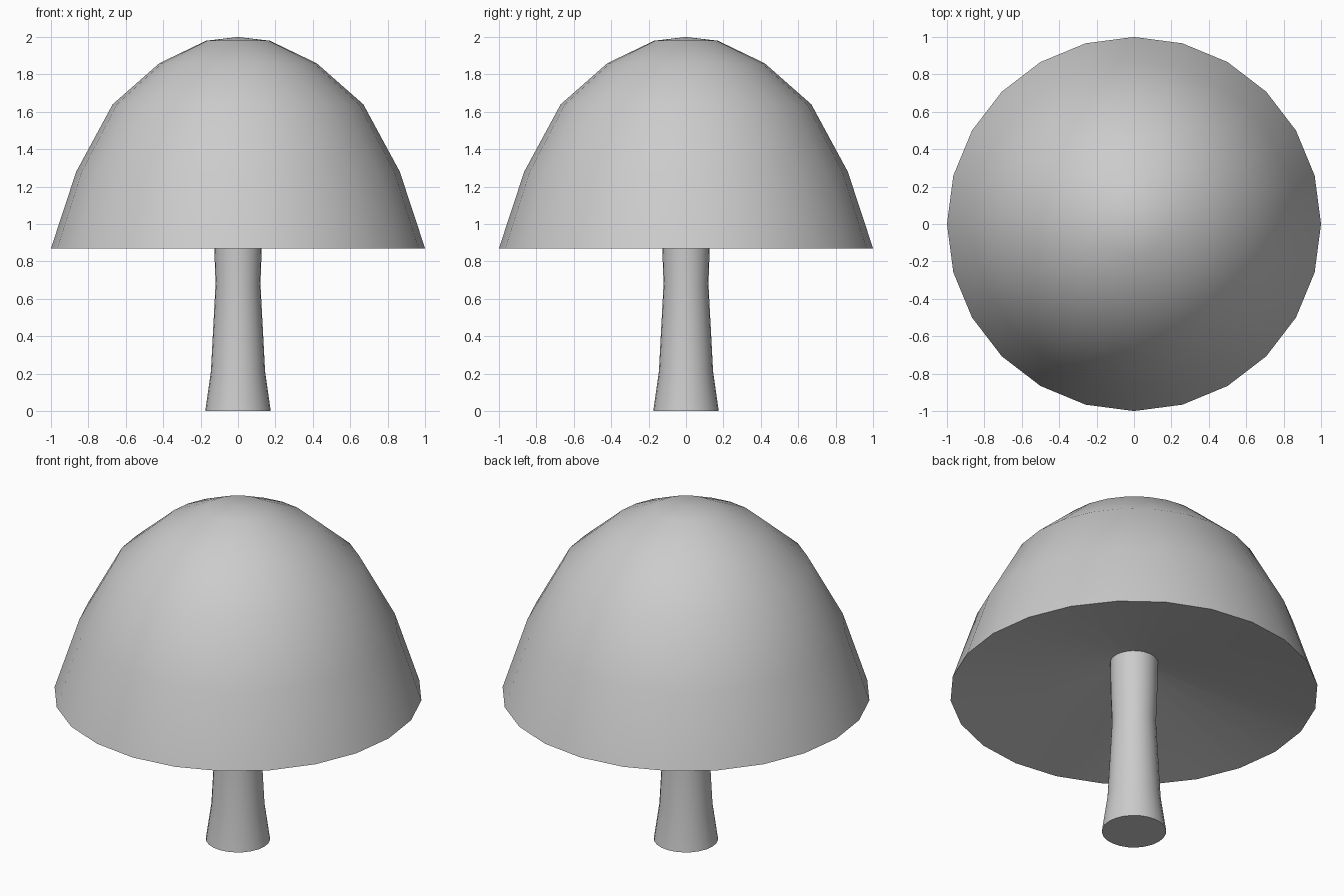
import bpy
import bmesh
import math

cube = bpy.data.objects.get("Cube")
if cube:
    bpy.data.objects.remove(cube, do_unlink=True)

grey = bpy.data.materials.new("plain_grey")
grey.use_nodes = True
GREY = (0.6, 0.6, 0.6, 1)
grey.diffuse_color = GREY
grey.node_tree.nodes["Principled BSDF"].inputs["Base Color"].default_value = GREY


def lathe(name, profile, sides):
    """Revolve a (radius, height) profile that starts and ends on the z axis."""
    bm = bmesh.new()
    verts = [bm.verts.new((r, 0, z)) for r, z in profile]
    edges = [bm.edges.new(pair) for pair in zip(verts, verts[1:])]
    bmesh.ops.spin(bm, geom=verts + edges, cent=(0, 0, 0), axis=(0, 0, 1),
                   angle=math.tau, steps=sides, use_duplicate=False)
    bmesh.ops.remove_doubles(bm, verts=bm.verts, dist=0.0005)
    bmesh.ops.recalc_face_normals(bm, faces=bm.faces)
    mesh = bpy.data.meshes.new(name)
    bm.to_mesh(mesh)
    bm.free()
    mesh.materials.append(grey)
    obj = bpy.data.objects.new(name, mesh)
    bpy.context.collection.objects.link(obj)
    bpy.ops.object.select_all(action="DESELECT")
    obj.select_set(True)
    bpy.context.view_layer.objects.active = obj
    bpy.ops.object.shade_smooth_by_angle(angle=math.radians(40))
    return obj


# Domed cap with a hollowed, conical underside
lathe("cap", [(0, 2), (0.17, 1.98), (0.42, 1.86), (0.67, 1.64),
              (0.865, 1.28), (1, 0.87), (0.125, 1.06), (0, 1.08)], 24)

# Flared stem, tucked into the underside of the cap
lathe("stem", [(0, 0), (0.175, 0), (0.145, 0.21), (0.12, 0.68),
               (0.127, 0.87), (0.13, 1.07), (0, 1.07)], 24)
